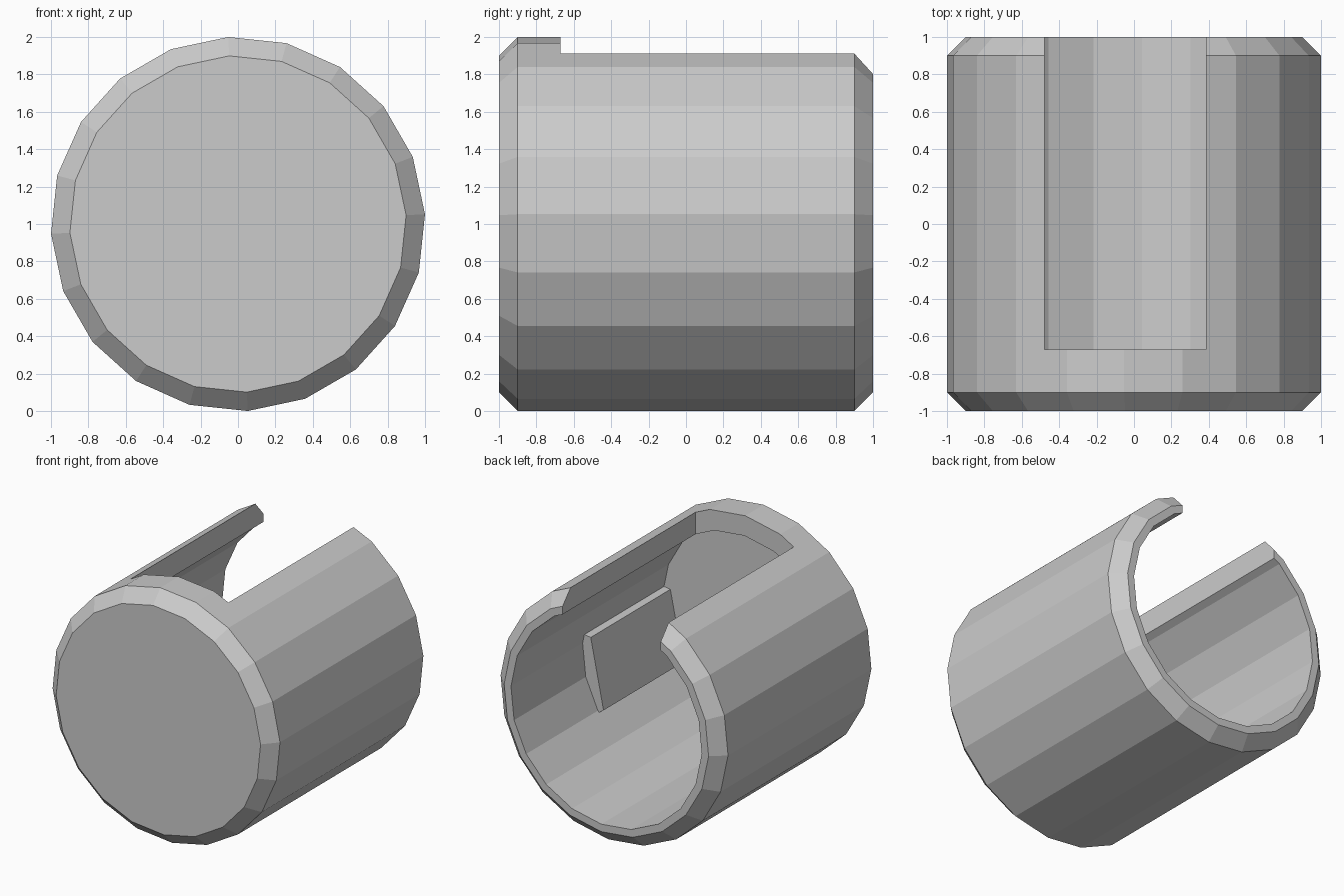
import bpy, bmesh
from math import cos, sin, radians

if "Cube" in bpy.data.objects:
    bpy.data.objects.remove(bpy.data.objects["Cube"])

SIDES, OFFSET = 20, 3  # facets and angular offset in degrees


def polar(r, deg, y):
    """Point on a circle around the horizontal axis at z = 1."""
    a = radians(deg)
    return (r * cos(a), y, 1 + r * sin(a))


def loft(name, rings):
    """Join equal-length point rings into a closed, flat-shaded solid."""
    bm = bmesh.new()
    loops = [[bm.verts.new(p) for p in ring] for ring in rings]
    n = len(loops[0])
    for a, b in zip(loops, loops[1:]):
        for i in range(n):
            j = (i + 1) % n
            bm.faces.new((a[i], a[j], b[j], b[i]))
    bm.faces.new(loops[0])
    bm.faces.new(loops[-1])
    bmesh.ops.recalc_face_normals(bm, faces=bm.faces[:])
    mesh = bpy.data.meshes.new(name)
    bm.to_mesh(mesh)
    bm.free()
    obj = bpy.data.objects.new(name, mesh)
    bpy.context.collection.objects.link(obj)
    return obj


# hollow body: closed chamfered front, open chamfered back (radius, y)
profile = [(0.9, -1), (1.001, -0.9), (1.001, 0.9), (0.9, 1), (0.84, 1), (0.84, -0.9)]
body = loft("cup_body", [[polar(r, OFFSET + i * 360 / SIDES, y) for i in range(SIDES)]
                         for r, y in profile])

# slot through the top, open at the back
x0, x1, z0, z1 = -0.478, 0.385, 1.3, 2.5
slot = loft("slot_cutter", [[(x0, y, z0), (x1, y, z0), (x1, y, z1), (x0, y, z1)]
                            for y in (-0.67, 1.5)])
slot.hide_render = True
mod = body.modifiers.new("slot", 'BOOLEAN')
mod.operation, mod.object, mod.solver = 'DIFFERENCE', slot, 'EXACT'
bpy.context.view_layer.objects.active = body
bpy.ops.object.modifier_apply(modifier=mod.name)
bpy.data.objects.remove(slot)

# flat-faced block against the inner right wall, reaching the front end
section = [(0.775, 8), (0.86, 8), (0.86, 3), (0.86, -15), (0.86, -33), (0.86, -34), (0.79, -34)]
loft("inner_block", [[polar(r, a, y) for r, a in section] for y in (-0.91, 0.1)])
